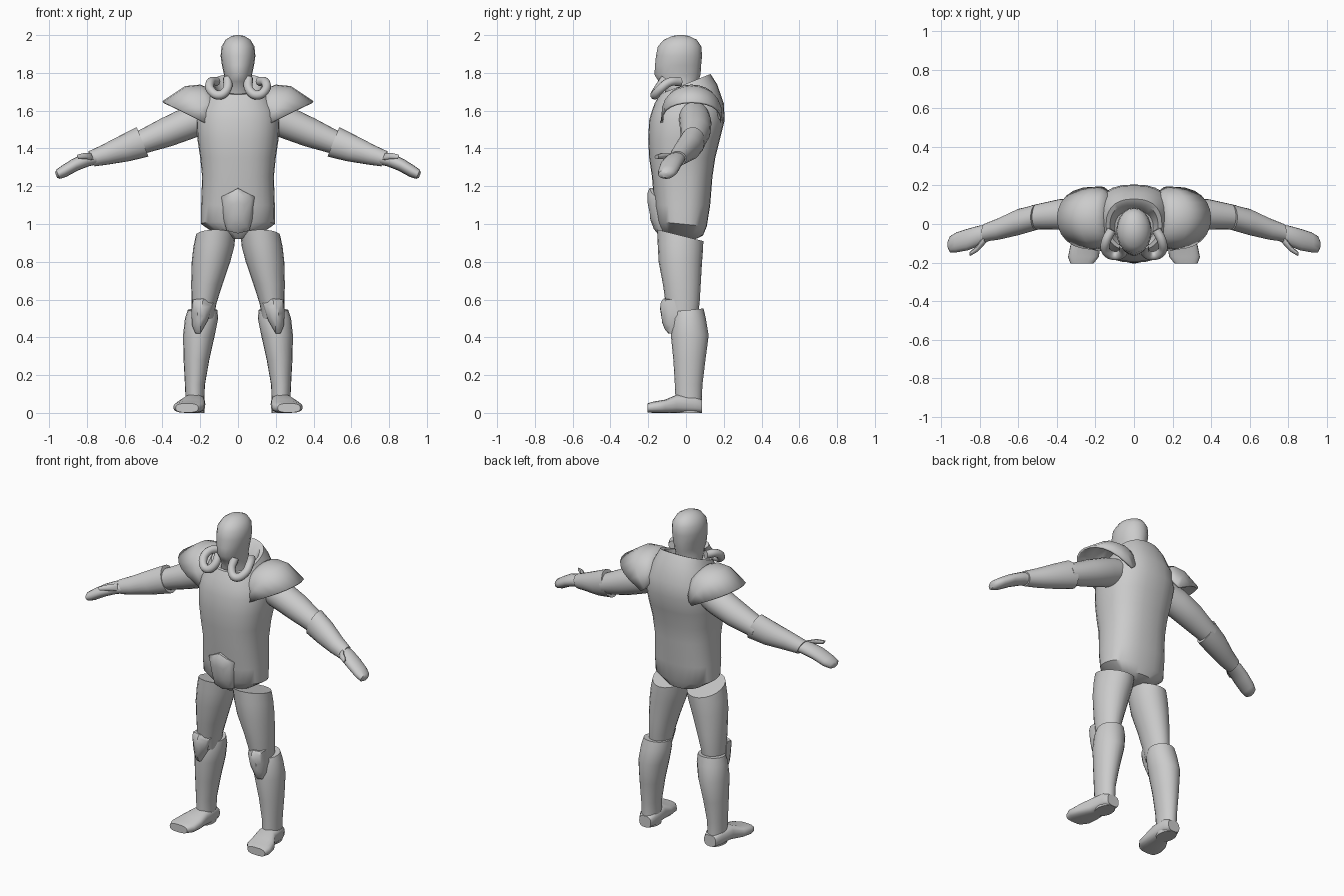
import bpy
import bmesh
import math
from mathutils import Vector

default_cube = bpy.data.objects.get("Cube")
if default_cube:
    bpy.data.objects.remove(default_cube, do_unlink=True)

X, Y, Z = Vector((1, 0, 0)), Vector((0, 1, 0)), Vector((0, 0, 1))

grey = bpy.data.materials.new("plain_grey")
grey.use_nodes = True
grey.diffuse_color = (0.6, 0.6, 0.6, 1)
grey.node_tree.nodes["Principled BSDF"].inputs["Base Color"].default_value = grey.diffuse_color


def finish(name, bm, mirrored=False, thickness=0, angle=40):
    """Turn a bmesh into a smooth shaded object, optionally mirrored across x."""
    bmesh.ops.recalc_face_normals(bm, faces=bm.faces)
    mesh = bpy.data.meshes.new(name)
    bm.to_mesh(mesh)
    bm.free()
    mesh.materials.append(grey)
    obj = bpy.data.objects.new(name, mesh)
    bpy.context.collection.objects.link(obj)
    bpy.ops.object.select_all(action='DESELECT')
    obj.select_set(True)
    bpy.context.view_layer.objects.active = obj
    bpy.ops.object.shade_smooth_by_angle(angle=math.radians(angle))
    if thickness:
        solid = obj.modifiers.new("thickness", 'SOLIDIFY')
        solid.thickness = thickness
        solid.offset = -1
    if mirrored:
        obj.modifiers.new("mirror", 'MIRROR').use_clip = False
    return obj


def skin(bm, rows, closed=True):
    """Join rows of points with quads."""
    rows = [[bm.verts.new(p) for p in row] for row in rows]
    count = len(rows[0])
    for a, b in zip(rows, rows[1:]):
        for i in range(count if closed else count - 1):
            j = (i + 1) % count
            bm.faces.new((a[i], a[j], b[j], b[i]))
    return rows


def loft(name, rings, u, v, mirrored=False, power=2, sides=20):
    """Rings are (centre, radius along u, radius along v, optional tilt in z)."""
    def rounded(value):
        return math.copysign(abs(value) ** (2 / power), value)

    rows = []
    for centre, ru, rv, *tilt in rings:
        axis = v + Z * (tilt[0] if tilt else 0)
        turns = [math.tau * i / sides for i in range(sides)]
        rows.append([Vector(centre) + u * ru * rounded(math.cos(t))
                     + axis * rv * rounded(math.sin(t)) for t in turns])
    bm = bmesh.new()
    rows = skin(bm, rows)
    bm.faces.new(rows[0])
    bm.faces.new(rows[-1])
    return finish(name, bm, mirrored)


def plate(name, outline, centre, depth, curve, slope, mirrored=False):
    """Bulging armour plate: outline in x and z, wrapped back at its sides."""
    cx, cy, cz = centre
    rows = []
    for scale, push in ((1, depth), (1, 0), (0.8, -0.015), (0.4, -0.025)):
        row = []
        for x, z in outline:
            dx, dz = (x - cx) * scale, (z - cz) * scale
            row.append((cx + dx, cy + push + curve * dx * dx + slope * dz, cz + dz))
        rows.append(row)
    bm = bmesh.new()
    rows = skin(bm, rows)
    bm.faces.new(rows[0])
    bm.faces.new(rows[-1])
    return finish(name, bm, mirrored)


# Torso with a raised collar that is higher at the back
loft("torso", [
    ((0, -0.02, 0.92), 0.03, 0.07),
    ((0, -0.02, 0.95), 0.12, 0.11, -0.1),
    ((0, -0.02, 1.0), 0.195, 0.13, -0.1),
    ((0, -0.02, 1.1), 0.195, 0.148),
    ((0, -0.02, 1.25), 0.19, 0.16),
    ((0, -0.02, 1.35), 0.2, 0.175),
    ((0, -0.01, 1.45), 0.215, 0.19),
    ((0, 0.005, 1.55), 0.22, 0.2),
    ((0, 0.01, 1.62), 0.205, 0.19, 0.1),
    ((0, 0.0, 1.69), 0.17, 0.165, 0.3),
    ((0, -0.005, 1.74), 0.145, 0.135, 0.4),
    ((0, -0.01, 1.735), 0.125, 0.115, 0.4),
    ((0, -0.02, 1.68), 0.1, 0.09, 0.3),
], X, Y, power=2.4, sides=28)

# Head and neck
loft("head", [
    ((0, -0.02, 1.64), 0.085, 0.085),
    ((0, -0.025, 1.7), 0.078, 0.085),
    ((0, -0.04, 1.755), 0.07, 0.105),
    ((0, -0.045, 1.79), 0.074, 0.122),
    ((0, -0.042, 1.84), 0.085, 0.122),
    ((0, -0.037, 1.89), 0.092, 0.122),
    ((0, -0.034, 1.94), 0.087, 0.115),
    ((0, -0.03, 1.975), 0.066, 0.088),
    ((0, -0.028, 1.995), 0.035, 0.045),
    ((0, -0.028, 2.0), 0.01, 0.015),
], X, Y)

# Breathing hoses looping from the jaw to the collar
hose = bpy.data.curves.new("hoses", 'CURVE')
hose.dimensions = '3D'
hose.bevel_depth = 0.024
hose.bevel_resolution = 3
hose.resolution_u = 6
hose.use_fill_caps = True
path = [(0.055, -0.11, 1.77), (0.06, -0.15, 1.71), (0.1, -0.165, 1.682),
        (0.145, -0.14, 1.71), (0.145, -0.09, 1.75), (0.115, -0.03, 1.755)]
for side in (1, -1):
    spline = hose.splines.new('BEZIER')
    spline.bezier_points.add(len(path) - 1)
    for point, (x, y, z) in zip(spline.bezier_points, path):
        point.co = (side * x, y, z)
        point.handle_left_type = point.handle_right_type = 'AUTO'
hose.materials.append(grey)
bpy.context.collection.objects.link(bpy.data.objects.new("hoses", hose))

# Shoulder guards: arches that flare towards the outer rim
arches = []
for x_base, x_top, z_base, z_top, reach in (
        (0.11, 0.13, 1.62, 1.71, 0.12), (0.14, 0.2, 1.57, 1.738, 0.15),
        (0.155, 0.28, 1.55, 1.73, 0.162), (0.175, 0.4, 1.535, 1.65, 0.165)):
    arch = []
    for i in range(13):
        turn = math.pi * i / 12
        rise = math.sin(turn) ** 0.7
        arch.append((x_base + (x_top - x_base) * rise,
                     0.03 - reach * math.cos(turn),
                     z_base + (z_top - z_base) * rise))
    arches.append(arch)
shell = bmesh.new()
skin(shell, arches, closed=False)
finish("shoulder_guards", shell, mirrored=True, thickness=0.012)

# Arms, hands and thumbs
slope = math.radians(22)
arm_up = Vector((math.sin(slope), 0, math.cos(slope)))
loft("upper_arms", [
    ((0.14, 0.04, 1.58), 0.08, 0.08),
    ((0.26, 0.05, 1.535), 0.085, 0.085),
    ((0.38, 0.05, 1.485), 0.08, 0.078),
    ((0.53, 0.035, 1.425), 0.062, 0.06),
], Y, arm_up, mirrored=True)
loft("forearms", [
    ((0.505, 0.035, 1.435), 0.066, 0.084),
    ((0.6, 0.01, 1.4), 0.068, 0.072),
    ((0.7, -0.025, 1.367), 0.056, 0.055),
    ((0.775, -0.045, 1.345), 0.046, 0.043),
], Y, arm_up, mirrored=True)
loft("hands", [
    ((0.75, -0.045, 1.35), 0.042, 0.036),
    ((0.8, -0.06, 1.34), 0.052, 0.036),
    ((0.86, -0.08, 1.315), 0.056, 0.034),
    ((0.92, -0.095, 1.28), 0.052, 0.032),
    ((0.953, -0.105, 1.263), 0.042, 0.026),
    ((0.963, -0.107, 1.258), 0.02, 0.014),
], Y, arm_up, mirrored=True, sides=16)
loft("thumbs", [
    ((0.77, -0.075, 1.355), 0.025, 0.022),
    ((0.81, -0.125, 1.36), 0.018, 0.018),
    ((0.85, -0.155, 1.355), 0.011, 0.012),
], Y, arm_up, mirrored=True, sides=10)

# Legs, boots and feet
loft("thighs", [
    ((0.118, -0.03, 0.94), 0.105, 0.122, -0.25),
    ((0.128, -0.03, 0.88), 0.108, 0.12, -0.15),
    ((0.143, -0.03, 0.8), 0.102, 0.115),
    ((0.165, -0.022, 0.68), 0.083, 0.1),
    ((0.18, -0.018, 0.58), 0.066, 0.09),
    ((0.185, -0.015, 0.5), 0.058, 0.075),
], X, Y, mirrored=True)
loft("boots", [
    ((0.188, 0.015, 0.545), 0.078, 0.078, 0.1),
    ((0.193, 0.015, 0.5), 0.088, 0.09),
    ((0.207, 0.02, 0.41), 0.084, 0.1),
    ((0.22, 0.018, 0.28), 0.068, 0.085),
    ((0.228, 0.014, 0.15), 0.053, 0.073),
    ((0.228, 0.014, 0.08), 0.05, 0.07),
    ((0.228, 0.014, 0.0), 0.05, 0.07),
], X, Y, mirrored=True)
loft("feet", [
    ((0.225, 0.085, 0.035), 0.04, 0.035),
    ((0.228, 0.05, 0.045), 0.055, 0.045),
    ((0.235, -0.05, 0.048), 0.06, 0.048),
    ((0.252, -0.11, 0.035), 0.078, 0.035),
    ((0.262, -0.17, 0.03), 0.08, 0.03),
    ((0.27, -0.205, 0.026), 0.06, 0.024),
], X, Z, mirrored=True, power=2.8)

# Knee and groin plates
plate("knee_guards", [
    (0.13, 0.58), (0.185, 0.605), (0.24, 0.6), (0.247, 0.53),
    (0.242, 0.46), (0.225, 0.42), (0.2, 0.42), (0.16, 0.49),
], (0.195, -0.108, 0.52), 0.04, 9, -0.15, mirrored=True)
plate("groin_guard", [
    (0, 1.19), (0.045, 1.165), (0.088, 1.145), (0.075, 1.02), (0.06, 0.965),
    (0, 0.95), (-0.06, 0.965), (-0.075, 1.02), (-0.088, 1.145), (-0.045, 1.165),
], (0, -0.172, 1.07), 0.03, 3, -0.17)
